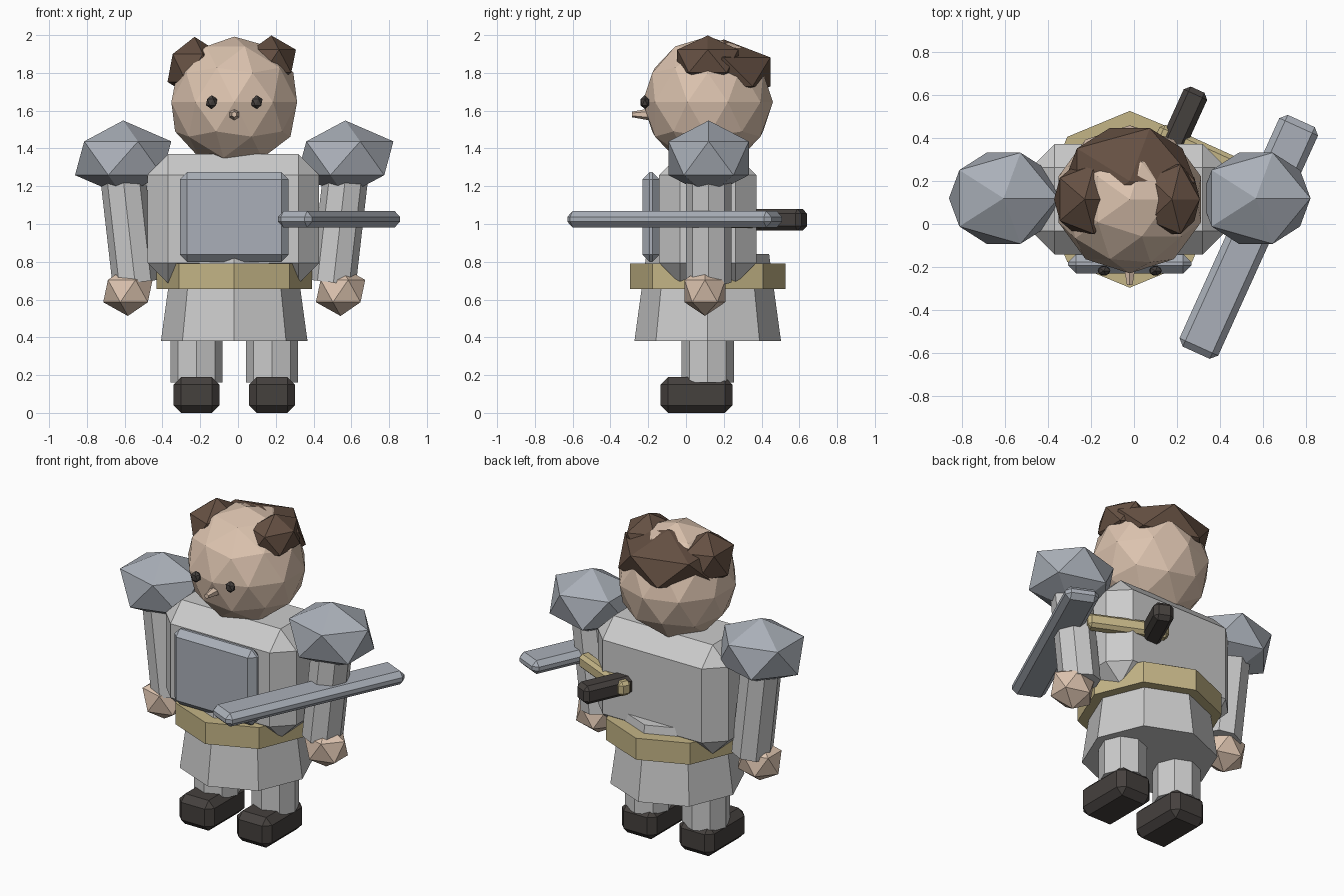
import bpy, bmesh
from math import radians
from mathutils import Vector, Matrix

if "Cube" in bpy.data.objects:
    bpy.data.objects.remove(bpy.data.objects["Cube"])

CX, CY = -0.02, 0.115  # figure axis


def material(name, rgb):
    m = bpy.data.materials.new(name)
    m.diffuse_color = (*rgb, 1)
    m.use_nodes = True
    m.node_tree.nodes["Principled BSDF"].inputs["Base Color"].default_value = m.diffuse_color
    return m


SKIN = material("skin", (0.72, 0.55, 0.43))
HAIR = material("hair", (0.13, 0.08, 0.055))
STEEL = material("steel", (0.40, 0.43, 0.48))
GOLD = material("gold", (0.55, 0.46, 0.24))
DARK = material("dark_leather", (0.06, 0.052, 0.048))


def finish(name, bm, matrix, mat=None):
    me = bpy.data.meshes.new(name)
    bm.to_mesh(me)
    bm.free()
    ob = bpy.data.objects.new(name, me)
    ob.matrix_world = matrix
    if mat:
        me.materials.append(mat)
    bpy.context.collection.objects.link(ob)
    return ob


def ball(name, loc, size, mat, sub=1):
    bm = bmesh.new()
    bmesh.ops.create_icosphere(bm, subdivisions=sub, radius=1)
    bmesh.ops.scale(bm, vec=size, verts=bm.verts)
    return finish(name, bm, Matrix.Translation(loc), mat)


def box(name, loc, size, bevel, mat=None, turn=0):
    bm = bmesh.new()
    bmesh.ops.create_cube(bm, size=1)
    bmesh.ops.scale(bm, vec=size, verts=bm.verts)
    if bevel:
        bmesh.ops.bevel(bm, geom=bm.edges[:], offset=bevel, segments=1,
                        affect='EDGES', profile=0.5)
    return finish(name, bm, Matrix.Translation(loc) @ Matrix.Rotation(radians(turn), 4, 'Z'), mat)


def tube(name, a, b, r1, r2, mat=None, sides=8, axis='Z'):
    a, b = Vector(a), Vector(b)
    bm = bmesh.new()
    bmesh.ops.create_cone(bm, cap_ends=True, segments=sides, radius1=r1, radius2=r2,
                          depth=(b - a).length)
    rot = Vector((0, 0, 1)).rotation_difference(b - a).to_matrix().to_4x4()
    return finish(name, bm, Matrix.Translation((a + b) / 2) @ rot, mat)


# Head and face
ball("head", (CX, CY, 1.645), (0.35, 0.345, 0.347), SKIN, 2)
tube("nose", (CX, -0.19, 1.58), (CX, -0.285, 1.58), 0.032, 0.015, SKIN, 6)

# Hair
ball("hair_back", (CX, 0.2, 1.805), (0.34, 0.29, 0.172), HAIR)
ball("hair_tuft_left", (-0.23, CY, 1.826), (0.16, 0.19, 0.165), HAIR)
ball("hair_tuft_right", (0.177, CY, 1.862), (0.145, 0.19, 0.136), HAIR)

# Torso, chest plate, belt, skirt
box("torso", (CX - 0.005, CY, 1.027), (0.91, 0.515, 0.685), 0.11)
box("chest_plate", (CX, -0.185, 1.037), (0.575, 0.092, 0.475), 0.038, STEEL)
tube("skirt", (CX, CY, 0.38), (CX, CY, 0.84), 0.388, 0.325)
tube("belt", (CX, CY, 0.655), (CX, CY, 0.79), 0.412, 0.412, GOLD)

# Paired parts
for s, side in ((-1, "left"), (1, "right")):
    ball("eye_" + side, (CX + s * 0.12, -0.218, 1.645), (0.033, 0.026, 0.037), DARK)
    ball("shoulder_guard_" + side, (CX + s * 0.588, 0.12, 1.348), (0.285, 0.25, 0.2), STEEL)
    tube("arm_" + side, (CX + s * 0.525, 0.12, 0.69), (CX + s * 0.595, 0.12, 1.3), 0.12, 0.12)
    ball("hand_" + side, (CX + s * 0.563, 0.1, 0.645), (0.146, 0.127, 0.132), SKIN)
    tube("leg_" + side, (CX + s * 0.2, CY, 0.16), (CX + s * 0.2, CY, 0.5), 0.138, 0.138)
    box("shoe_" + side, (CX + s * 0.2, 0.056, 0.095), (0.243, 0.38, 0.19), 0.04, DARK)

# Sword
TURN = -24.4
box("sword_blade", (0.535, -0.06, 1.025), (0.198, 1.186, 0.085), 0.03, STEEL, TURN)
box("sword_handle", (0.21, 0.435, 1.022), (0.12, 0.42, 0.115), 0.025, DARK, TURN)
box("sword_guard", (0.33, 0.335, 1.025), (0.48, 0.08, 0.09), 0.02, GOLD, TURN)
